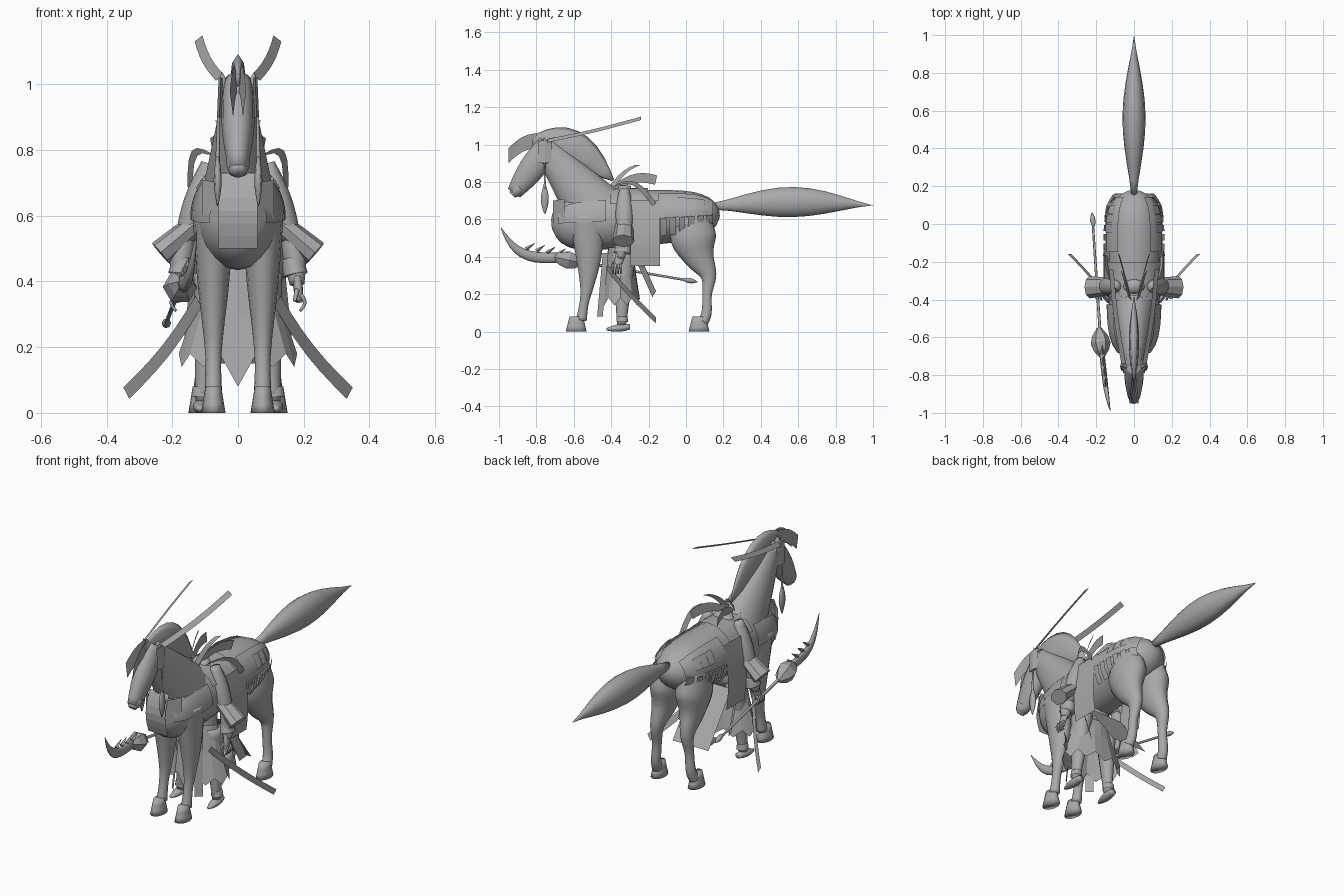
import bpy, bmesh, math
from mathutils import Vector

if "Cube" in bpy.data.objects:
    bpy.data.objects.remove(bpy.data.objects["Cube"])

grey = bpy.data.materials.new("plain_grey")
grey.use_nodes = True
grey.diffuse_color = (.4, .4, .4, 1)
grey.node_tree.nodes["Principled BSDF"].inputs["Base Color"].default_value = grey.diffuse_color


def make(name, verts, faces, smooth=True):
    mesh = bpy.data.meshes.new(name)
    mesh.from_pydata([tuple(v) for v in verts], [], faces)
    mesh.materials.append(grey)
    bm = bmesh.new()
    bm.from_mesh(mesh)
    bmesh.ops.recalc_face_normals(bm, faces=bm.faces)
    bm.to_mesh(mesh)
    bm.free()
    for polygon in mesh.polygons:
        polygon.use_smooth = smooth
    bpy.context.collection.objects.link(bpy.data.objects.new(name, mesh))


def grid(name, rows, closed=False, smooth=True):
    """Skin over equal rows of points; closed rows become a capped tube."""
    wide = len(rows[0])
    faces = []
    for i in range(len(rows) - 1):
        for k in range(wide if closed else wide - 1):
            j = (k + 1) % wide
            low, high = i * wide, (i + 1) * wide
            faces.append((low + k, low + j, high + j, high + k))
    verts = [point for row in rows for point in row]
    if closed:
        faces += [tuple(range(wide)), tuple(range(len(verts) - wide, len(verts)))]
    make(name, verts, faces, smooth)


def loft(name, stations, side=1, sides=14, smooth=True):
    """Tube through (centre, half width, half depth) stations; side mirrors it."""
    centres = [Vector((c[0] * side, c[1], c[2])) for c, width, depth in stations]
    last = len(centres) - 1
    rows = []
    for i, (centre, (old, width, depth)) in enumerate(zip(centres, stations)):
        along = (centres[min(i + 1, last)] - centres[max(i - 1, 0)]).normalized()
        across = Vector((1, 0, 0))
        across = (across - across.dot(along) * along).normalized()
        out = along.cross(across)
        turns = [math.tau * k / sides for k in range(sides)]
        rows.append([centre + across * math.cos(a) * width + out * math.sin(a) * depth for a in turns])
    grid(name, rows, True, smooth)


def arc(start, end, bow, steps):
    """Points from start to end, pushed out by bow in the middle."""
    for i in range(steps + 1):
        f = i / steps
        hump = math.sin(math.pi * f)
        yield f, hump, Vector(start).lerp(Vector(end), f) + Vector(bow) * hump


def taper(name, start, end, first, last, swell=0, depth=1, bow=(0, 0, 0), side=1, sides=14, steps=10,
          smooth=True, sharp=1):
    """Tapered, swelling tube between two points."""
    stations = []
    for f, hump, centre in arc(start, end, bow, steps):
        radius = first + (last - first) * f + swell * max(hump, 0) ** sharp
        stations.append((centre, radius, radius * depth))
    loft(name, stations, side, sides, smooth)


def ribbon(name, start, end, half, bow=(0, 0, 0), side=1):
    """Thin cloth strip."""
    half, flip = Vector(half), Vector((side, 1, 1))
    grid(name, [[(c - half) * flip, (c + half) * flip] for f, hump, c in arc(start, end, bow, 6)], smooth=False)


def limb(name, top_x, foot_x, rows, side):
    """Leg through (y, z, radius) rows, smoothed, and flatter where thick."""
    last = len(rows) - 1
    steps = 4
    stations = []
    for i in range(last * steps + 1):
        k = min(i // steps, last - 1)
        f = i / steps - k
        near = [rows[max(k - 1, 0)], rows[k], rows[k + 1], rows[min(k + 2, last)]]
        y, z, r = [b + f * (c - a + f * (2 * a - 5 * b + 4 * c - d + f * (3 * b - a - 3 * c + d))) / 2
                   for a, b, c, d in zip(*near)]
        x = top_x + (foot_x - top_x) * i / (last * steps)
        stations.append((Vector((x, y, z)), r * .55 + .01, r))
    loft(name, stations, side)


def trunk(t):
    """Centre and radii of the horse's trunk, from chest (-1) to rump (1)."""
    round_off = math.sqrt(max(1 - abs(t) ** 5, .01))
    return Vector((0, t * .45 - .27, .605 + t * .025)), round_off * (.138 + t * .007), round_off * (.15 - t * .02)


def shell(name, back, front, upper, lower, side, lift=.01, steps=6):
    """Cloth lying on the trunk; upper and lower are degrees from the spine."""
    rows = []
    for i in range(steps + 1):
        centre, width, depth = trunk(back + (front - back) * i / steps)
        row = []
        for j in range(steps + 1):
            a = math.radians(upper + (lower - upper) * j / steps) * side
            row.append(centre + Vector(((width + lift) * math.sin(a), 0, (depth + lift) * math.cos(a))))
        rows.append(row)
    grid(name, rows)


# Horse
loft("horse_trunk", [trunk(math.sin(math.pi * (i / 20 - .5))) for i in range(21)], sides=20)
taper("horse_neck", (0, -.46, .62), (0, -.77, 1), .12, .04, depth=1.45)
taper("horse_head", (0, -.73, 1), (0, -.92, .74), .045, .028, .013, depth=1.45)
taper("muzzle", (0, -.89, .77), (0, -.93, .73), .036, .02, .006)
taper("mane", (0, -.84, 1.02), (0, -.39, .81), .004, .002, .024, depth=3.7, bow=(0, 0, .065), sides=8)
taper("tail", (0, .15, .67), (0, 1, .675), .014, 0, .054, depth=1.35, bow=(0, 0, .02), sharp=1.3)

# Rider's hidden torso and central cloth
taper("rider_body", (0, -.33, .4), (0, -.33, .78), .09, .05, .02, depth=.7)
ribbon("chest_apron", (0, -.69, .73), (0, -.7, .5), (.06, 0, 0), (0, -.03, 0))
ribbon("coat_tail", (0, -.24, .42), (0, -.04, .15), (.11, 0, 0))

# Skirt flares down to a zigzag hem with a long point in front
points = 20
rows = []
for i in range(points + 1):
    a = math.tau * i / points
    direction = Vector((math.cos(a), math.sin(a) * .6, 0))
    hem = .14 if i % 2 else .18
    if i == points * 3 // 4:
        hem = .08
    rows.append([Vector((0, -.35, z)) + direction * r for z, r in ((.45, .11), (.3, .14), (hem, .18))])
grid("rider_skirt", rows, smooth=False)

for side, label in ((1, "left_"), (-1, "right_")):
    # Horse legs, hooves and ears
    limb(label + "hind_leg", .07, .114,
         [(.03, .62, .1), (.04, .5, .125), (.07, .4, .085), (.12, .3, .044), (.113, .2, .026), (.11, .1, .028),
          (.09, .05, .03)], side)
    limb(label + "fore_leg", .075, .075,
         [(-.53, .62, .1), (-.52, .4, .07), (-.53, .24, .037), (-.545, .15, .025), (-.56, .06, .03)], side)
    for leg, x, y in (("hind", .114, .07), ("fore", .075, -.587)):
        taper(f"{label}{leg}_hoof", (x, y, .08), (x, y, 0), .024, .037, depth=1.55, side=side, steps=3)
    taper(label + "ear", (.04, -.75, .98), (.05, -.76, 1.04), .014, 0, .004, side=side, sides=6)

    # Rump cloth with hanging tabs, saddle and chest cloth
    shell(label + "rump_cloth", .92, .27, 35, 92, side)
    for i in range(6):
        edge = .92 - i * .11
        shell(f"{label}rump_tab_{i}", edge, edge - .075, 92, 128, side, .022, 2)
        if i < 3:
            shell(f"{label}rump_plate_{i}", edge - .1, edge - .2, 50, 78, side, .016, 2)
    shell(label + "saddle", .15, -.3, 0, 60, side, .012)
    shell(label + "chest_cloth", -.35, -.92, 50, 92, side)
    ribbon(label + "chest_corner", (.05, -.71, .64), (.11, -.65, .65), (0, 0, .06), side=side)
    ribbon(label + "saddle_flap", (.13, -.22, .7), (.15, -.22, .35), (0, .08, 0), (.02, 0, 0), side)

    # Bridle ornaments
    ribbon(label + "head_streamer", (.055, -.74, 1.02), (.12, -.24, 1.14), (.012, 0, -.009), (.008, 0, -.006), side)
    ribbon(label + "forelock", (.005, -.8, 1.02), (.02, -.95, .94), (.005, 0, .04), (0, 0, .02), side)
    taper(label + "bridle_tag", (.052, -.755, 1.02), (.057, -.755, .9), .007, .007, depth=5, side=side, sides=4,
          smooth=False)
    taper(label + "tassel_cord", (.06, -.755, .9), (.062, -.755, .76), .004, .007, side=side, sides=6)
    taper(label + "tassel", (.062, -.755, .78), (.062, -.755, .63), .004, .002, .009, depth=2, side=side, sides=6)

    # Rider arms with flared sleeve, cuff and hand
    taper(label + "upper_arm", (.09, -.33, .76), (.16, -.33, .53), .022, .032, .012, depth=1.2, side=side)
    taper(label + "forearm", (.165, -.33, .56), (.18, -.35, .39), .036, .022, .006, side=side)
    taper(label + "sleeve", (.13, -.33, .575), (.235, -.335, .485), .033, .042, depth=1.4, side=side, sides=8,
          smooth=False)
    taper(label + "cuff", (.165, -.335, .47), (.175, -.34, .42), .032, .038, depth=1.2, side=side)
    taper(label + "palm", (.18, -.35, .41), (.187, -.37, .34), .016, .012, depth=1.7, side=side)
    for i in range(4):
        y = -.39 + i * .014
        taper(f"{label}finger_{i}", (.19, y, .36), (.188, y, .31), .007, .004, bow=(.014, 0, 0), side=side, sides=6)
    taper(label + "thumb", (.18, -.385, .375), (.172, -.4, .34), .008, .005, side=side, sides=6)

    # Rider legs
    taper(label + "rider_leg", (.08, -.33, .42), (.11, -.345, .03), .055, .02, depth=1.2, side=side)
    taper(label + "ankle_ring", (.11, -.34, .08), (.11, -.34, .05), .028, .032, side=side)
    taper(label + "rider_foot", (.11, -.3, .025), (.116, -.425, .012), .018, .008, .012, depth=.8, side=side)

    # Sashes, bows and loose coat panels
    ribbon(label + "long_sash", (.12, -.42, .34), (.34, -.16, .06), (.009, 0, .017), (-.01, 0, -.01), side)
    ribbon(label + "bow_loop", (.07, -.38, .78), (.145, -.17, .68), (.008, .01, .008), (.025, 0, .06), side)
    ribbon(label + "bow_tail", (.02, -.4, .77), (.06, -.26, .89), (.01, .015, 0), (0, 0, .02), side)
    ribbon(label + "bow_curl", (.02, -.38, .77), (.08, -.16, .81), (.005, .006, .025), (0, 0, .03), side)
    ribbon(label + "front_panel", (.06, -.43, .42), (.08, -.46, .08), (.015, .015, 0), side=side)
    ribbon(label + "side_blade", (.13, -.26, .4), (.15, -.17, .2), (.015, .01, .015), side=side)

# Polearm held on one side, with barbs along the blade
taper("weapon_shaft", (-.22, .03, .27), (-.175, -.64, .385), .006, .008, sides=8)
taper("weapon_butt", (-.222, .06, .265), (-.214, -.02, .28), .002, .004, .011, sides=8)
taper("weapon_guard", (-.185, -.55, .365), (-.168, -.71, .4), .012, .01, .042, sides=6, steps=4, smooth=False)
taper("weapon_blade", (-.17, -.68, .395), (-.125, -.99, .555), .014, .001, .005, depth=2, bow=(0, -.04, -.055), sides=8)
for i in range(4):
    root = Vector((i * .006 - .168, -.69 - i * .055, .41 + i * .01))
    taper(f"blade_barb_{i}", root, root + Vector((0, .05, .035)), .012, 0, sides=4, steps=3, smooth=False)
